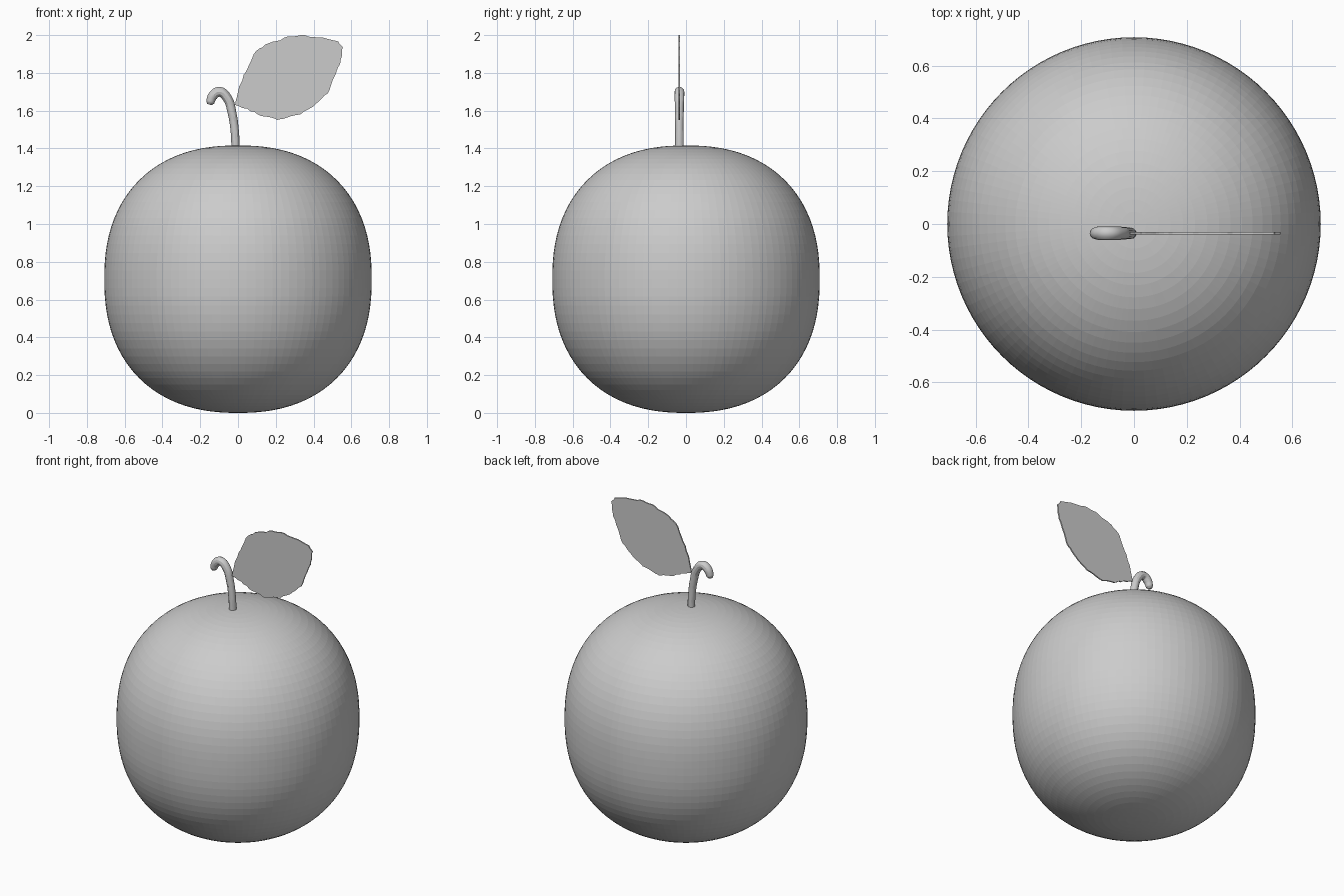
import bpy
import bmesh
import random
from mathutils import Vector

cube = bpy.data.objects.get("Cube")
if cube:
    bpy.data.objects.remove(cube, do_unlink=True)

random.seed(4)
STEM_Y = -0.035

grey = bpy.data.materials.new("plain_grey")
grey.use_nodes = True
grey.diffuse_color = (0.6, 0.6, 0.6, 1)
grey.node_tree.nodes["Principled BSDF"].inputs["Base Color"].default_value = (0.6, 0.6, 0.6, 1)


def add_object(name, data):
    data.materials.append(grey)
    obj = bpy.data.objects.new(name, data)
    bpy.context.collection.objects.link(obj)
    return obj


def add_mesh(name, bm):
    mesh = bpy.data.meshes.new(name)
    bm.to_mesh(mesh)
    bm.free()
    return add_object(name, mesh)


# Fruit body: a sphere swollen into a slightly squared round profile
RADIUS, SQUARENESS = 0.708, 2.3
bm = bmesh.new()
bmesh.ops.create_uvsphere(bm, u_segments=96, v_segments=48, radius=1)
for v in bm.verts:
    r = v.co.xy.length
    swell = (r ** SQUARENESS + abs(v.co.z) ** SQUARENESS) ** (-1 / SQUARENESS)
    v.co *= RADIUS * swell
    v.co.z += RADIUS
add_mesh("fruit_body", bm)

# Stem: tapered tube that hooks over to the right, with a rounded tip
path = [  # x, z, radius
    (-0.012, 1.39, 0.022), (-0.018, 1.5, 0.022), (-0.032, 1.59, 0.023),
    (-0.056, 1.665, 0.025), (-0.098, 1.7, 0.026), (-0.132, 1.68, 0.026),
    (-0.147, 1.645, 0.022), (-0.151, 1.632, 0.012),
]
curve = bpy.data.curves.new("stem", "CURVE")
curve.dimensions = "3D"
curve.bevel_depth = 1
curve.bevel_resolution = 4
curve.use_fill_caps = True
curve.resolution_u = 5
spline = curve.splines.new("BEZIER")
spline.bezier_points.add(len(path) - 1)
for point, (x, z, radius) in zip(spline.bezier_points, path):
    point.co = (x, STEM_Y, z)
    point.radius = radius
    point.handle_left_type = point.handle_right_type = "AUTO"
stem = add_object("stem", curve)
bpy.ops.object.select_all(action="DESELECT")
stem.select_set(True)
bpy.context.view_layer.objects.active = stem
bpy.ops.object.convert(target="MESH")
bpy.ops.object.shade_smooth_by_angle()

# Leaf: thin flat blade with a slightly ragged edge
outline = [
    (-0.015, 1.63), (0, 1.7), (0.03, 1.79), (0.065, 1.855), (0.095, 1.915),
    (0.145, 1.95), (0.2, 1.968), (0.265, 1.993), (0.33, 2), (0.395, 1.99),
    (0.475, 1.98), (0.53, 1.967), (0.555, 1.936), (0.55, 1.89), (0.53, 1.83),
    (0.51, 1.78), (0.485, 1.71), (0.445, 1.665), (0.395, 1.62), (0.33, 1.58),
    (0.25, 1.56), (0.21, 1.551), (0.14, 1.57), (0.105, 1.58), (0.05, 1.61),
]
THICKNESS = 0.008
bm = bmesh.new()
rim = []
for i, start in enumerate(outline):
    a, b = Vector(start), Vector(outline[(i + 1) % len(outline)])
    for t in (0, 0.33, 0.67):
        p = a.lerp(b, t)
        if t:
            p += Vector((random.uniform(-1, 1), random.uniform(-1, 1))) * 0.004
        rim.append(bm.verts.new((p.x, STEM_Y - THICKNESS / 2, p.y)))
blade = bm.faces.new(rim)
extruded = bmesh.ops.extrude_face_region(bm, geom=[blade], use_keep_orig=True)
back = [g for g in extruded["geom"] if isinstance(g, bmesh.types.BMVert)]
bmesh.ops.translate(bm, verts=back, vec=(0, THICKNESS, 0))
bmesh.ops.recalc_face_normals(bm, faces=bm.faces)
bmesh.ops.triangulate(bm, faces=[f for f in bm.faces if len(f.verts) > 4])
add_mesh("leaf", bm)
